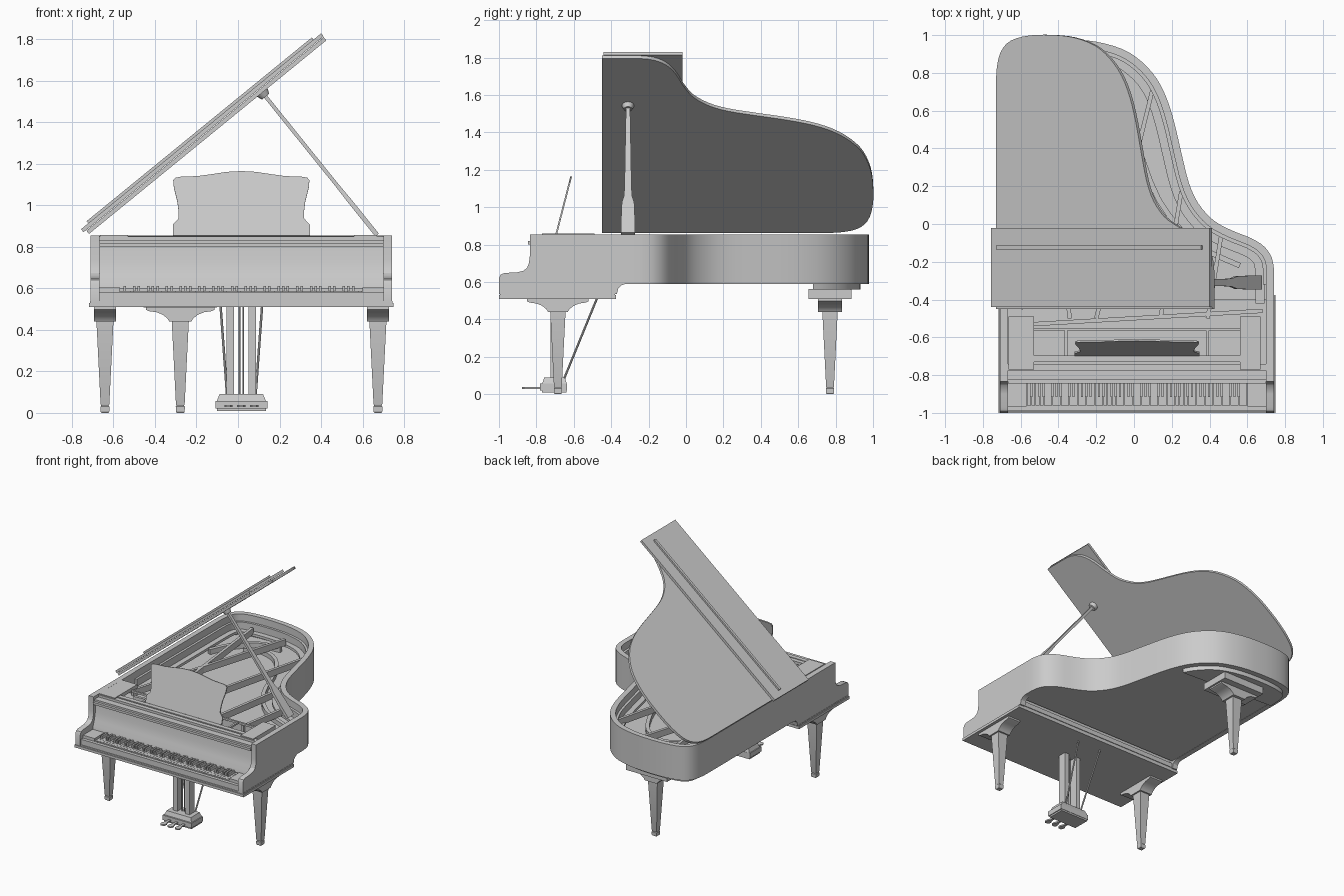
import bpy, bmesh, math
from mathutils import Vector, Matrix

if "Cube" in bpy.data.objects:
    bpy.data.objects.remove(bpy.data.objects["Cube"])

CX = 0.016  # centre line of the case


def finish(name, bm, loc=(0, 0, 0), rot=(0, 0, 0)):
    bmesh.ops.recalc_face_normals(bm, faces=bm.faces)
    me = bpy.data.meshes.new(name)
    bm.to_mesh(me)
    bm.free()
    ob = bpy.data.objects.new(name, me)
    ob.location, ob.rotation_euler = loc, rot
    bpy.context.collection.objects.link(ob)
    return ob


def extrude(name, pts, axis, a, b, **kw):
    """Extrude a closed 2D profile along an axis from a to b."""
    place = {'x': lambda p, s: (s, p[0], p[1]), 'y': lambda p, s: (p[0], s, p[1]),
             'z': lambda p, s: (p[0], p[1], s)}[axis]
    bm = bmesh.new()
    lo = [bm.verts.new(place(p, a)) for p in pts]
    hi = [bm.verts.new(place(p, b)) for p in pts]
    bm.faces.new(lo)
    bm.faces.new(hi)
    for i in range(len(pts)):
        j = (i + 1) % len(pts)
        bm.faces.new((lo[i], lo[j], hi[j], hi[i]))
    return finish(name, bm, **kw)


def boxes(name, items, **kw):
    """Several boxes in one mesh, each (x0, x1, y0, y1, z0, z1)."""
    bm = bmesh.new()
    for x0, x1, y0, y1, z0, z1 in items:
        m = Matrix.Translation(((x0 + x1) / 2, (y0 + y1) / 2, (z0 + z1) / 2)) @ \
            Matrix.Diagonal((x1 - x0, y1 - y0, z1 - z0, 1))
        bmesh.ops.create_cube(bm, size=1, matrix=m)
    return finish(name, bm, **kw)


def rod(name, a, b, r, r2=None, n=12):
    a, b = Vector(a), Vector(b)
    m = Matrix.Translation((a + b) / 2) @ (b - a).to_track_quat('Z', 'Y').to_matrix().to_4x4()
    bm = bmesh.new()
    bmesh.ops.create_cone(bm, cap_ends=True, segments=n, radius1=r, radius2=r if r2 is None else r2,
                          depth=(b - a).length, matrix=m)
    return finish(name, bm)


def loft(name, sections, **kw):
    """Stack of rectangles, each (z, half x, half y)."""
    bm = bmesh.new()
    rings = [[bm.verts.new((sx * hx, sy * hy, z)) for sx, sy in ((-1, -1), (1, -1), (1, 1), (-1, 1))]
             for z, hx, hy in sections]
    bm.faces.new(rings[0])
    bm.faces.new(rings[-1])
    for r, s in zip(rings, rings[1:]):
        for i in range(4):
            bm.faces.new((r[i], r[(i + 1) % 4], s[(i + 1) % 4], s[i]))
    return finish(name, bm, **kw)


def spline(pts, n=3):
    p = [Vector(q) for q in [pts[0]] + list(pts) + [pts[-1]]]
    out = []
    for i in range(1, len(p) - 2):
        for k in range(n):
            t = k / n
            out.append(0.5 * (2 * p[i] + (p[i + 1] - p[i - 1]) * t
                              + (2 * p[i - 1] - 5 * p[i] + 4 * p[i + 1] - p[i + 2]) * t * t
                              + (3 * p[i] - p[i - 1] - 3 * p[i + 1] + p[i + 2]) * t ** 3))
    return out + [p[-1]]


def offset(path, d):
    """Shift an open path to its right by d."""
    out = []
    for i, p in enumerate(path):
        t = (path[min(i + 1, len(path) - 1)] - path[max(i - 1, 0)]).normalized()
        out.append(p + Vector((t.y, -t.x)) * d)
    return out


def ribbon(name, path, d0, d1, z0, z1):
    return extrude(name, offset(path, d0) + offset(path, d1)[::-1], 'z', z0, z1)


# Case outline, from the right front around the tail to the left front
curve = spline([(.742, -.25), (.73, -.18), (.69, -.12), (.62, -.075), (.52, -.035), (.42, .02),
                (.34, .11), (.29, .22), (.25, .38), (.215, .53), (.175, .66), (.12, .77), (.04, .86),
                (-.06, .925), (-.2, .965), (-.35, .978), (-.5, .975), (-.62, .95), (-.68, .9),
                (-.705, .82), (-.71, .72)])


def outline(front):
    return [Vector((.742, front))] + curve + [Vector((-.71, front))]


ribbon("rim", outline(-.32), 0, -.04, .59, .855)
ribbon("inner_rim_ledge", outline(-.32), -.04, -.058, .61, .80)
extrude("bottom_board", offset(outline(-.375), -.02), 'z', .592, .61)
extrude("soundboard", offset(outline(-.40), -.03), 'z', .68, .70)
tail = [p for p in offset(outline(-.32), -.045) if p.y > .65]
extrude("tail_plate", tail, 'z', .56, .592)

# Side arms with scrolled fronts
arm = [(-1, .535), (-1, .62), (-.99, .64), (-.97, .648), (-.9, .652), (-.87, .66), (-.85, .675),
       (-.84, .70), (-.835, .74), (-.835, .855), (-.32, .855), (-.32, .59), (-.345, .583),
       (-.362, .567), (-.37, .535)]
extrude("left_arm", arm, 'x', -.71, -.668)
extrude("right_arm", arm, 'x', .70, .742)

# Key bed, key slip and cheek blocks
boxes("key_bed", [(-.718, .75, -1, -.375, .51, .53), (-.712, .744, -.995, -.38, .53, .54)])
boxes("key_frame", [(-.668, .70, -.965, -.375, .54, .575)])
boxes("key_slip", [(-.668, .70, -.99, -.965, .54, .582)])
boxes("cheek_blocks", [(-.668, -.568, -.965, -.80, .57, .605), (.60, .70, -.965, -.80, .57, .605)])

# Keyboard: 52 white keys and 36 black keys
kx, kw = -.567, 1.166 / 52
boxes("white_keys", [(kx + i * kw + .0008, kx + (i + 1) * kw - .0008, -.96, -.80, .575, .588)
                     for i in range(52)])
boxes("black_keys", [(kx + (i + 1) * kw - .006, kx + (i + 1) * kw + .006, -.915, -.80, .588, .612)
                     for i in range(51) if i % 7 in (0, 2, 3, 5, 6)])

# Fallboard with rolled top lip
extrude("fallboard", [(-.845, .60), (-.84, .63), (-.825, .67), (-.812, .73), (-.806, .80),
                      (-.78, .80), (-.78, .60)], 'x', -.668, .70)
boxes("fallboard_lip", [(-.668, .70, -.845, -.77, .80, .818), (-.668, .70, -.825, -.77, .818, .832)])
boxes("front_rail", [(-.668, .70, -.775, -.74, .80, .85), (-.53, .56, -.73, -.695, .83, .852)])

# Music desk and its frame
boxes("desk_side_blocks", [(-.664, -.53, -.77, -.49, .83, .858), (.56, .67, -.77, -.49, .83, .858)])
boxes("desk_shelf", [(-.53, .56, -.565, -.55, .825, .84)]
      + [(x - .008, x + .008, -.70, -.55, .825, .838) for x in (-.36, .39)])
half = [(.33, 0), (.33, .055), (.315, .07), (.303, .085), (.302, .12), (.308, .17), (.325, .24),
        (.328, .275), (.318, .288), (.29, .293), (.21, .296), (.14, .306), (.07, .317), (0, .321)]
desk = half + [(-x, t) for x, t in half[-2::-1]]
extrude("music_desk", desk, 'z', 0, .009, loc=(CX, -.69, .852), rot=(math.atan2(.31, .08), 0, 0))

# Iron frame, pin block, struts and bridges
boxes("pin_block", [(-.668, .70, -.77, -.40, .58, .735)])
ribbon("iron_frame_flange", outline(-.42), -.05, -.10, .725, .745)
for i, (a, b) in enumerate([((-.34, -.5), (-.5, .89)), ((-.2, -.5), (.10, .72)),
                            ((.14, -.5), (.25, .17)), ((.39, -.5), (.46, -.07)),
                            ((-.53, -.53), (.68, -.46)), ((-.6, -.45), (-.2, .87))]):
    ribbon(f"frame_strut_{i + 1}", [Vector(a), Vector(b)], -.011, .011, .735, .785)
treble = spline([(.56, -.22), (.32, -.1), (.13, .13), (.01, .43), (-.12, .64), (-.3, .72), (-.42, .66)])
bass = spline([(-.6, .50), (-.52, .66), (-.38, .79), (-.2, .82)])
ribbon("treble_bridge", treble, -.014, .014, .70, .735)
ribbon("bass_bridge", bass, -.014, .014, .70, .74)

# Raised lid, folded front flap and its batten, hinged on the left
ang = math.radians(39.2)
hinge = dict(loc=(-.718, 0, .862), rot=(0, -ang, 0))
lid = [((p.x + .733) * .985, p.y) for p in offset(outline(-.45), .023)]
extrude("main_lid", lid, 'z', 0, .02, **hinge)
boxes("folded_lid_flap", [(-.015, 1.478, -.44, -.02, .023, .042)], **hinge)
boxes("lid_batten", [(.03, 1.43, -.135, -.115, .042, .055)], **hinge)

# Lid prop and cup
foot, top = Vector((.67, -.31, .857)), Vector((.128, -.31, 1.53))
d = top - foot
loft("lid_prop", [(0, .011, .037), (.09, .011, .037), (.21, .011, .033), (.25, .010, .022),
                  (.31, .009, .019), (d.length, .009, .011)],
     loc=foot, rot=(0, math.atan2(d.x, d.z), 0))
n = Vector((-math.sin(ang), 0, math.cos(ang)))
rod("lid_prop_cup", top - n * .008, top + n * .02, .022, .034, 20)

# Legs with flared brackets
leg = [(0, .017, .017), (.006, .021, .021), (.03, .022, .022), (.034, .018, .018),
       (.042, .021, .021), (.44, .041, .041)]
flare = [(.165, .51), (.165, .497), (.15, .49), (.115, .485), (.085, .473), (.062, .455), (.053, .44)]
bracket = flare + [(-u, z) for u, z in flare[::-1]]
for side, x in (("left", -.641), ("right", .674)):
    loft(f"front_{side}_leg", leg, loc=(x, -.685, 0))
    extrude(f"front_{side}_leg_bracket", [(u - .685, z) for u, z in bracket], 'x', x - .053, x + .053)
loft("rear_leg", leg, loc=(-.278, .77, 0))
extrude("rear_leg_bracket", [(u - .278, z) for u, z in bracket], 'y', .707, .833)
boxes("rear_leg_block", [(-.455, -.10, .655, .885, .508, .562)])

# Pedal lyre
boxes("lyre_base", [(CX - .118, CX + .118, -.77, -.64, .008, .02),
                    (CX - .125, CX + .125, -.78, -.637, .02, .058)])
loft("lyre_base_top", [(.058, .118, .065), (.09, .105, .055)], loc=(CX, -.703, 0))
boxes("lyre_posts", [(CX + s * .053 - .018, CX + s * .053 + .018, -.725, -.66, .088, .512) for s in (-1, 1)])
for i, s in enumerate((-1, 1)):
    rod(f"pedal_rod_{i + 1}", (CX + s * .009, -.70, .085), (CX + s * .009, -.70, .512), .004, n=8)
    rod(f"lyre_brace_{i + 1}", (CX + s * .068, -.655, .075), (CX + s * .10, -.475, .515), .006, n=8)
pedal = [(-.009, -.77), (-.009, -.82), (-.02, -.845), (-.02, -.865), (-.011, -.876),
         (.011, -.876), (.02, -.865), (.02, -.845), (.009, -.82), (.009, -.77)]
for i in range(3):
    px = CX + (i - 1) * .062
    extrude(f"pedal_{i + 1}", [(px + x, y) for x, y in pedal], 'z', .028, .038)

# Smooth curved surfaces, keep edges sharp
bpy.ops.object.select_all(action='SELECT')
bpy.context.view_layer.objects.active = bpy.data.objects["rim"]
bpy.ops.object.shade_smooth_by_angle(angle=math.radians(30))
